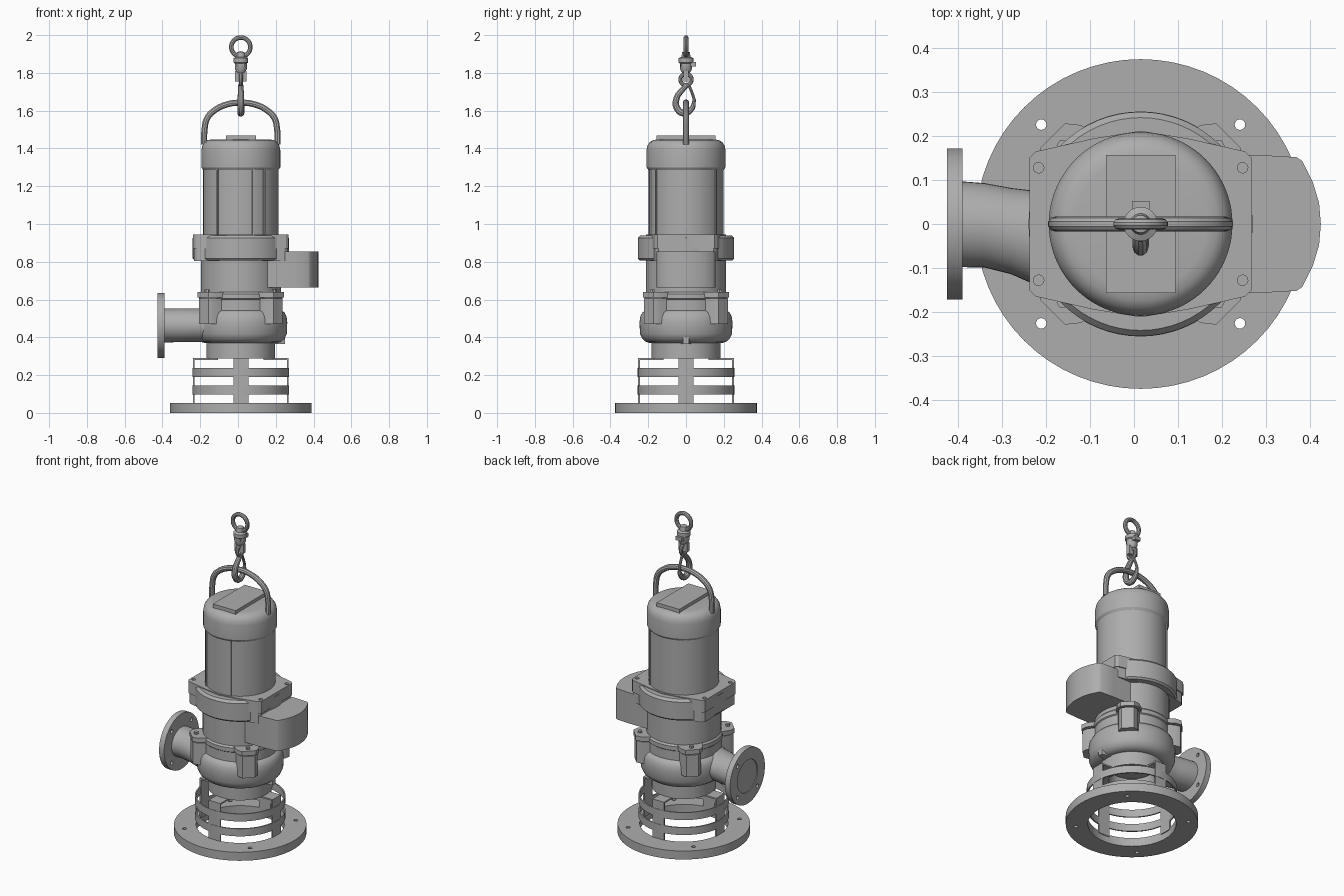
import bpy, bmesh, math
from mathutils import Vector, Matrix

old = bpy.data.objects.get("Cube")
if old:
    bpy.data.objects.remove(old)

CX = 0.015  # vertical axis of the pump
grey = bpy.data.materials.new("cast grey")
grey.use_nodes = True
grey.diffuse_color = (0.42, 0.42, 0.42, 1)
grey.node_tree.nodes["Principled BSDF"].inputs["Base Color"].default_value = (0.42, 0.42, 0.42, 1)
parts = []


def finish(name, bm, loc=(CX, 0, 0), rot=None):
    """Turn a bmesh into a named object, placed about the pump axis."""
    bmesh.ops.recalc_face_normals(bm, faces=bm.faces)
    if rot:
        bm.transform(rot)
    bm.transform(Matrix.Translation(loc))
    me = bpy.data.meshes.new(name)
    bm.to_mesh(me)
    bm.free()
    me.materials.append(grey)
    ob = bpy.data.objects.new(name, me)
    bpy.context.collection.objects.link(ob)
    parts.append(ob)
    return ob


def lathe(name, profile, steps=64, closed=False, **kw):
    """Revolve (radius, height) points around z."""
    bm = bmesh.new()
    vs = [bm.verts.new((r, 0, z)) for r, z in profile]
    n = len(vs)
    es = [bm.edges.new((vs[i], vs[(i + 1) % n])) for i in range(n if closed else n - 1)]
    bmesh.ops.spin(bm, geom=vs + es, cent=(0, 0, 0), axis=(0, 0, 1),
                   angle=math.tau, steps=steps)
    bmesh.ops.remove_doubles(bm, verts=bm.verts, dist=1e-5)
    return finish(name, bm, **kw)


def disc(name, r, z0, z1, steps=48, **kw):
    return lathe(name, [(0, z0), (r, z0), (r, z1), (0, z1)], steps, **kw)


def ring(name, r0, r1, z0, z1, **kw):
    return lathe(name, [(r0, z0), (r1, z0), (r1, z1), (r0, z1)], closed=True, **kw)


def prism(name, pts, z0, z1, **kw):
    """Extrude a plan outline upward."""
    bm = bmesh.new()
    face = bm.faces.new([bm.verts.new((x, y, z0)) for x, y in pts])
    top = bmesh.ops.extrude_face_region(bm, geom=[face])["geom"]
    for v in top:
        if isinstance(v, bmesh.types.BMVert):
            v.co.z = z1
    return finish(name, bm, **kw)


def box(name, x0, x1, y0, y1, z0, z1, **kw):
    return prism(name, [(x0, y0), (x1, y0), (x1, y1), (x0, y1)], z0, z1, **kw)


def sweep(name, pts, radius, square=False, taper=None, cyclic=False):
    """Run a round or square bar along a smooth path."""
    cu = bpy.data.curves.new(name, "CURVE")
    cu.dimensions = "3D"
    cu.bevel_depth = radius
    cu.bevel_resolution = 0 if square else 3
    cu.use_fill_caps = True
    sp = cu.splines.new("BEZIER")
    sp.bezier_points.add(len(pts) - 1)
    for i, (p, q) in enumerate(zip(sp.bezier_points, pts)):
        p.co = q
        p.handle_left_type = p.handle_right_type = "AUTO"
        p.radius = taper[i] if taper else 1
    sp.use_cyclic_u = cyclic
    ob = bpy.data.objects.new(name, cu)
    bpy.context.collection.objects.link(ob)
    cu.materials.append(grey)
    bpy.context.view_layer.update()
    me = bpy.data.meshes.new_from_object(ob.evaluated_get(bpy.context.evaluated_depsgraph_get()))
    bpy.data.objects.remove(ob)
    bm = bmesh.new()
    bm.from_mesh(me)
    return finish(name, bm)


def cut(target, cutters):
    """Drill cutters out of the target."""
    bpy.context.view_layer.objects.active = target
    for c in cutters:
        m = target.modifiers.new("hole", "BOOLEAN")
        m.operation, m.object, m.solver = "DIFFERENCE", c, "EXACT"
        bpy.ops.object.modifier_apply(modifier=m.name)
        parts.remove(c)
        bpy.data.objects.remove(c)


def turn(deg):
    return Matrix.Rotation(math.radians(deg), 4, "Z")


# Base ring with four bolt holes
base = ring("base_ring", 0.25, 0.375, 0, 0.053)
cut(base, [disc("drill", 0.012, -0.1, 0.1, 16, loc=(CX + sx * 0.226, sy * 0.226, 0))
           for sx in (-1, 1) for sy in (-1, 1)])

# Strainer cage: hoops, uprights and the arms that hold the pump
for i, z in enumerate((0.097, 0.19)):
    ring(f"cage_hoop_{i + 1}", 0.248, 0.256, z, z + 0.047)
for i in range(4):
    box(f"cage_upright_{i + 1}", 0.244, 0.253, -0.04, 0.04, 0.04, 0.29, rot=turn(90 * i))
    box(f"cage_arm_{i + 1}", 0.12, 0.25, -0.04, 0.04, 0.281, 0.29, rot=turn(90 * i))

# Suction neck and volute casing
lathe("suction_neck", [(0, 0.38), (0.13, 0.38), (0.13, 0.287), (0.182, 0.287),
                       (0.182, 0.39), (0, 0.39)])
lathe("volute", [(0, 0.37), (0.19, 0.37), (0.212, 0.376), (0.232, 0.393), (0.244, 0.42),
                 (0.246, 0.48), (0.242, 0.51), (0.23, 0.533), (0.21, 0.545), (0, 0.545)])
prism("volute_foot", [(0.17, -0.03), (0.235, -0.015), (0.235, 0.015), (0.17, 0.03)], 0.365, 0.41)

# Middle casing and its four diagonal lugs
lathe("middle_casing", [(0, 0.53), (0.215, 0.53), (0.215, 0.6), (0.221, 0.605), (0.221, 0.63),
                        (0.212, 0.64), (0.212, 0.82), (0, 0.82)])
lug = [(0.15, -0.07), (0.25, -0.055), (0.278, -0.035), (0.278, 0.035), (0.25, 0.055), (0.15, 0.07)]
for i in range(4):
    rot = turn(45 + 90 * i)
    prism(f"lug_{i + 1}", lug, 0.47, 0.605, rot=rot)
    prism(f"lug_plate_{i + 1}", [(x * 1.02, y * 1.15) for x, y in lug], 0.612, 0.64, rot=rot)
    disc(f"lug_bolt_{i + 1}", 0.013, 0.63, 0.652, 6,
         loc=rot @ Vector((0.252, 0, 0)) + Vector((CX, 0, 0)))

# Outlet pipe swelling into the volute, with bolted flange
bm = bmesh.new()
loops = []
for x, y, ry, rz in ((-0.405, 0, 0.098, 0.09), (-0.34, -0.003, 0.096, 0.089),
                     (-0.28, -0.016, 0.098, 0.089), (-0.23, -0.03, 0.106, 0.089),
                     (-0.1, -0.05, 0.125, 0.089)):
    loops.append([bm.verts.new((x, y + ry * math.cos(a * math.tau / 40),
                                0.463 + rz * math.sin(a * math.tau / 40))) for a in range(40)])
for a, b in zip(loops, loops[1:]):
    for k in range(40):
        bm.faces.new((a[k], a[k - 1], b[k - 1], b[k]))
bm.faces.new(loops[0])
bm.faces.new(loops[-1])
finish("outlet_pipe", bm, loc=(0, 0, 0))
sideways = Matrix.Rotation(math.radians(-90), 4, "Y")
spot = (0, 0, 0.463)
flange = disc("outlet_flange", 0.172, 0.39, 0.425, 64, rot=sideways, loc=spot)
cutters = [disc("drill", 0.1, 0.419, 0.5, rot=sideways, loc=spot)]
for i in range(4):
    a = math.radians(45 + 90 * i)
    cutters.append(disc("drill", 0.012, 0.3, 0.5, 16, rot=sideways,
                        loc=(0, 0.138 * math.cos(a), 0.463 + 0.138 * math.sin(a))))
cut(flange, cutters)

# Motor flange: round collar and a four-cornered bolted plate
lathe("motor_collar", [(0, 0.807), (0.245, 0.807), (0.255, 0.817), (0.255, 0.925),
                       (0.242, 0.94), (0, 0.94)])
half = [(0.0, 0.212), (0.11, 0.194), (0.238, 0.165), (0.253, 0.15)]
quarter = half[::-1] + [(-x, y) for x, y in half[1:]]
outline = quarter + [(x, -y) for x, y in quarter[::-1]]
plate = prism("motor_flange_plate", outline, 0.87, 0.945)
prism("motor_flange_lower", [(x * 0.975, y * 0.97) for x, y in outline], 0.805, 0.87)
cut(plate, [disc("drill", 0.012, 0.93, 1, 16, loc=(CX + sx * 0.232, sy * 0.128, 0))
            for sx in (-1, 1) for sy in (-1, 1)])

# Cable box with bowed end
prism("cable_box", [(0.12, -0.157), (0.27, -0.157), (0.355, -0.152), (0.368, -0.143),
                    (0.392, -0.095), (0.406, -0.048), (0.41, 0), (0.406, 0.048), (0.392, 0.095),
                    (0.368, 0.143), (0.355, 0.152), (0.27, 0.157), (0.12, 0.157)], 0.663, 0.855)

# Motor shell with domed cap and side ribs
lathe("motor_shell", [(0, 0.93), (0.199, 0.93), (0.199, 1.285), (0.209, 1.3), (0.209, 1.39),
                      (0.204, 1.415), (0.192, 1.433), (0.175, 1.444), (0.15, 1.448), (0, 1.448)], 80)
for i, deg in enumerate((-71, 52, 128, 232, 308)):
    box(f"motor_rib_{i + 1}", 0.19, 0.205, -0.005, 0.005, 0.94, 1.29, rot=turn(deg))
box("name_plate", -0.079, 0.079, -0.157, 0.157, 1.44, 1.468)

# Lifting handle
arch = [(0.194, 1.42), (0.192, 1.5), (0.178, 1.56), (0.14, 1.601), (0.07, 1.634)]
sweep("lifting_handle", [(-x, 0, z) for x, z in arch] + [(0, 0, 1.642)]
      + [(x, 0, z) for x, z in arch[::-1]], 0.017)

# Swivel eye
circle = [(math.cos(k * math.pi / 6), math.sin(k * math.pi / 6)) for k in range(12)]
sweep("swivel_eye", [(0.05 * c, 0, 1.937 + 0.05 * s) for c, s in circle], 0.0125, cyclic=True)
lathe("swivel_body", [(0, 1.795), (0.02, 1.8), (0.032, 1.82), (0.032, 1.85), (0.039, 1.855),
                      (0.039, 1.878), (0.024, 1.885), (0.02, 1.91), (0, 1.915)], 24)
box("swivel_pin", -0.02, 0.02, -0.03, 0.052, 1.835, 1.858)

# Safety hook hanging in the handle
sweep("hook_eye", [(0, 0.03 * c, 1.765 + 0.03 * s) for c, s in circle], 0.011, cyclic=True)
box("hook_shackle", -0.03, 0.03, -0.012, 0.012, 1.755, 1.81)
sweep("hook", [(0, 0.005, 1.735), (0, -0.02, 1.71), (0, -0.05, 1.665), (0, -0.048, 1.615),
               (0, -0.012, 1.587), (0, 0.03, 1.61), (0, 0.045, 1.66)], 0.017,
      taper=[0.8, 0.9, 1, 1.1, 1.1, 0.9, 0.5])
sweep("hook_latch", [(0, 0.012, 1.74), (0, 0.03, 1.7), (0, 0.045, 1.655)], 0.008)

# Smooth round surfaces, keep hard edges
bpy.ops.object.select_all(action="DESELECT")
for ob in parts:
    ob.select_set(True)
bpy.context.view_layer.objects.active = parts[0]
bpy.ops.object.shade_smooth_by_angle(angle=math.radians(32))
